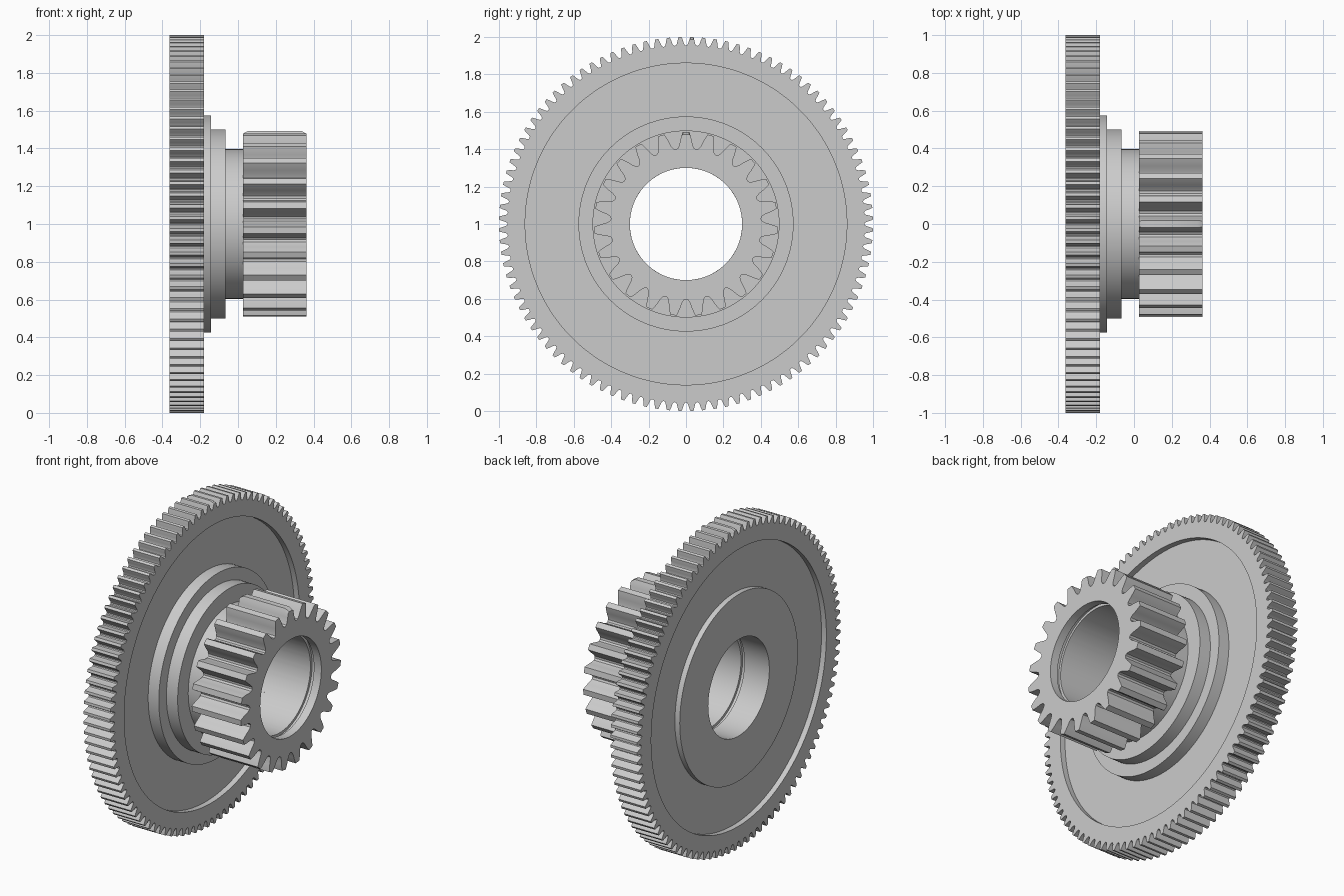
import bpy
import bmesh
from math import sin, cos, pi, radians

cube = bpy.data.objects.get("Cube")
if cube:
    bpy.data.objects.remove(cube, do_unlink=True)

steel = bpy.data.materials.new("grey_steel")
steel.use_nodes = True
GREY = (0.6, 0.6, 0.6, 1)
steel.diffuse_color = GREY
steel.node_tree.nodes["Principled BSDF"].inputs["Base Color"].default_value = GREY

AXIS_Z = 1.0
BORE = 0.30
GROOVE = 0.316
END = 0.363


def ring_solid(name, loops):
    """Skin a closed chain of loops; each loop is (x, [(angle, radius), ...])."""
    bm = bmesh.new()
    rings = [[bm.verts.new((x, r * sin(a), AXIS_Z + r * cos(a))) for a, r in pts]
             for x, pts in loops]
    for i, ring in enumerate(rings):
        after = rings[(i + 1) % len(rings)]
        n = len(ring)
        for j in range(n):
            k = (j + 1) % n
            bm.faces.new((ring[j], ring[k], after[k], after[j]))
    bmesh.ops.recalc_face_normals(bm, faces=bm.faces)
    mesh = bpy.data.meshes.new(name)
    bm.to_mesh(mesh)
    bm.free()
    mesh.materials.append(steel)
    obj = bpy.data.objects.new(name, mesh)
    bpy.context.collection.objects.link(obj)
    bpy.ops.object.select_all(action="DESELECT")
    obj.select_set(True)
    bpy.context.view_layer.objects.active = obj
    bpy.ops.object.shade_smooth_by_angle(angle=radians(30))
    return obj


def circle(angles, r):
    return [(a, r) for a in angles]


def gear(name, teeth, tip, depth, x0, x1, inner, phase, chamfer):
    """Toothed ring; the first tooth has chamfered ends."""
    # half tooth: fraction of pitch, fraction of tooth depth below the tip
    half = [(0.13, 0), (0.19, 0.22), (0.25, 0.48), (0.31, 0.76), (0.39, 0.94)]
    shape = [(-f, d) for f, d in reversed(half)] + half + [(0.5, 1)]
    pitch = 2 * pi / teeth

    def outline(cut):
        pts = []
        for t in range(teeth):
            for f, d in shape:
                r = tip - depth * d
                if t == 0:
                    r = min(r, tip - cut)
                pts.append(((t + phase + f) * pitch, r))
        return pts

    full, cut = outline(0), outline(chamfer)
    angles = [a for a, _ in full]
    inset = 0.025
    loops = [(x0, cut), (x0 + inset, full), (x1 - inset, full), (x1, cut)]
    loops += [(x, circle(angles, r)) for x, r in inner]
    return ring_solid(name, loops)


def groove(x):
    """Retaining ring groove in the bore, listed from +x to -x."""
    w = 0.012
    return [(x + w, BORE), (x + w, GROOVE), (x - w, GROOVE), (x - w, BORE)]


# Large toothed rim
RIM_X = -0.18
gear("large_gear_rim", 100, 1.0, 0.046, -END, RIM_X,
     [(RIM_X, 0.86), (-END, 0.86)], 0.5, 0.012)

# Small pinion with its own bore
PINION_X = 0.026
gear("small_gear", 23, 0.492, 0.09, PINION_X, END,
     [(END, BORE)] + groove(0.30) + [(PINION_X, BORE)], 0, 0.014)

# Recessed web, stepped hub and neck
profile = [(-END, BORE), (-END, 0.58), (-0.33, 0.58), (-0.33, 0.865),
           (-0.215, 0.865), (-0.215, 0.575), (-0.142, 0.575), (-0.142, 0.50),
           (-0.065, 0.50), (-0.065, 0.396), (PINION_X, 0.396), (PINION_X, BORE)]
profile += groove(-0.18)
segments = [2 * pi * i / 128 for i in range(128)]
ring_solid("web_and_hub", [(x, circle(segments, r)) for x, r in profile])
